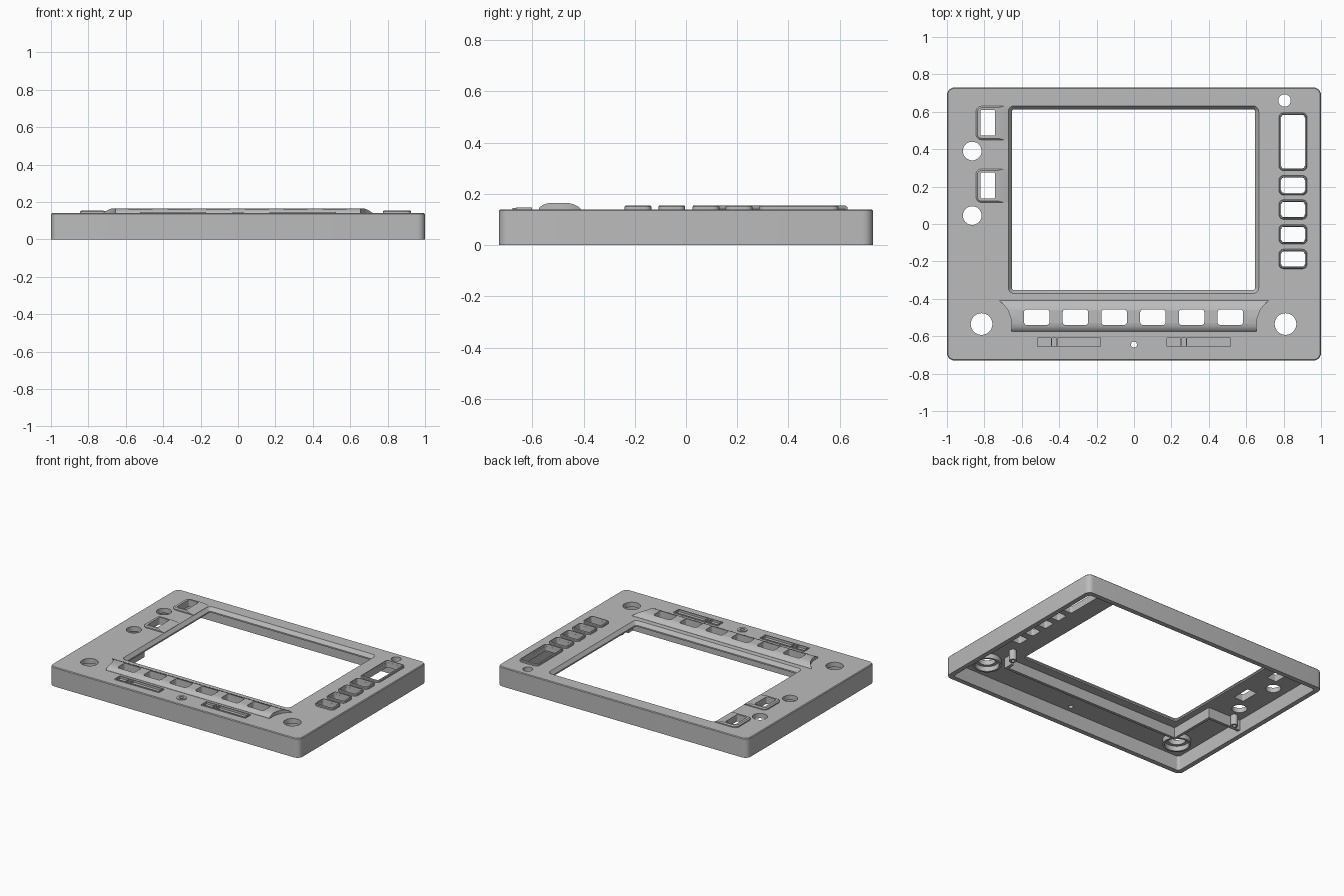
import bpy, bmesh, math

old = bpy.data.objects.get("Cube")
if old:
    bpy.data.objects.remove(old, do_unlink=True)

grey = bpy.data.materials.new("panel grey")
grey.use_nodes = True
GREY = (0.5, 0.5, 0.5, 1)
grey.diffuse_color = GREY
grey.node_tree.nodes["Principled BSDF"].inputs["Base Color"].default_value = GREY

TOP, CEIL = 0.14, 0.105
parts = []


def rect(x0, x1, y0, y1, z, r=0.0, inset=0.0, n=5):
    """Ring of points for a rectangle with rounded corners."""
    x0, x1, y0, y1 = x0 + inset, x1 - inset, y0 + inset, y1 - inset
    if r == 0:
        return [(x0, y0, z), (x1, y0, z), (x1, y1, z), (x0, y1, z)]
    r = max(r - inset, 0.004)
    ring = []
    corners = [(x1 - r, y1 - r), (x0 + r, y1 - r), (x0 + r, y0 + r), (x1 - r, y0 + r)]
    for q, (cx, cy) in enumerate(corners):
        for i in range(n + 1):
            a = math.pi / 2 * (q + i / n)
            ring.append((cx + r * math.cos(a), cy + r * math.sin(a), z))
    return ring


def circle(x, y, r, z, n=32):
    return [(x + r * math.cos(math.tau * i / n), y + r * math.sin(math.tau * i / n), z)
            for i in range(n)]


def loft(name, rings, closed=False, cutter=False):
    """Skin a stack of rings; closed joins last to first, otherwise ends are capped."""
    bm = bmesh.new()
    vs = [[bm.verts.new(p) for p in ring] for ring in rings]
    n = len(vs[0])
    pairs = list(zip(vs, vs[1:])) + ([(vs[-1], vs[0])] if closed else [])
    for a, b in pairs:
        for i in range(n):
            j = (i + 1) % n
            bm.faces.new((a[i], a[j], b[j], b[i]))
    if not closed:
        bm.faces.new(vs[0])
        bm.faces.new(vs[-1])
    bmesh.ops.recalc_face_normals(bm, faces=bm.faces)
    me = bpy.data.meshes.new(name)
    bm.to_mesh(me)
    bm.free()
    me.materials.append(grey)
    ob = bpy.data.objects.new(name, me)
    bpy.context.collection.objects.link(ob)
    ob.hide_render = cutter
    if not cutter:
        parts.append(ob)
    return ob


def box(name, x0, x1, y0, y1, z0, z1, r=0.0, cutter=False):
    return loft(name, [rect(x0, x1, y0, y1, z, r) for z in (z0, z1)], cutter=cutter)


def tube(name, x, y, r_out, r_in, z0, z1):
    return loft(name, [circle(x, y, r_out, z0), circle(x, y, r_out, z1),
                       circle(x, y, r_in, z1), circle(x, y, r_in, z0)], closed=True)


def cut(ob, cutters):
    for c in cutters:
        mod = ob.modifiers.new("cut", "BOOLEAN")
        mod.operation, mod.solver, mod.object = "DIFFERENCE", "EXACT", c
    dg = bpy.context.evaluated_depsgraph_get()
    me = bpy.data.meshes.new_from_object(ob.evaluated_get(dg))
    ob.modifiers.clear()
    ob.data = me


# Housing: shallow tray, open underneath
edge = (-1, 1, -0.73, 0.73)
body = loft("housing", [rect(*edge, 0, 0.04), rect(*edge, TOP - 0.005, 0.04),
                        rect(*edge, TOP, 0.04, 0.005)])
cavity = box("cavity_cutter", -0.965, 0.965, -0.695, 0.695, -0.1, CEIL, 0.02, True)

# Display opening with sloping edge
opening = (-0.675, 0.67, -0.375, 0.635)
screen = loft("screen_cutter", [rect(*opening, z, 0.035, i) for z, i in
                                ((-0.1, 0.022), (0.115, 0.022), (TOP, 0.003), (0.3, 0.003))],
              cutter=True)

# Round holes: knobs, jacks and sensor
holes = [(-0.865, 0.39, 0.05), (-0.865, 0.045, 0.05), (-0.815, -0.535, 0.058),
         (0.81, -0.535, 0.058), (0.805, 0.66, 0.033), (0, -0.645, 0.016)]
through = [loft("hole_cutter", [circle(x, y, r, -0.1), circle(x, y, r, 0.3)], cutter=True)
           for x, y, r in holes]

# Side button openings with raised collars
for y0, y1 in [(0.285, 0.595), (0.155, 0.26), (0.025, 0.13), (-0.108, -0.003), (-0.24, -0.135)]:
    b = (0.775, 0.925, y0, y1)
    loft("button_collar", [rect(*b, 0.12, 0.025), rect(*b, 0.15, 0.025),
                           rect(*b, 0.155, 0.025, 0.004), rect(*b, 0.155, 0.025, 0.01),
                           rect(*b, CEIL, 0.025, 0.012)], closed=True)
    through.append(loft("button_cutter", [rect(*b, z, 0.025, 0.011) for z in (-0.1, 0.3)],
                        cutter=True))

# Row of key openings in the front bar
keys = [box("key_cutter", x - 0.068, x + 0.068, -0.54, -0.457, -0.1, 0.3, 0.015, True)
        for x in [-0.52 + 0.207 * i for i in range(6)]]

# Front key bar: domed section with flared ends (y, top height, half width)
section = [(-0.575, 0.142, 0.655), (-0.57, 0.15, 0.655), (-0.55, 0.161, 0.655),
           (-0.53, 0.165, 0.655), (-0.5, 0.165, 0.66), (-0.46, 0.165, 0.675),
           (-0.44, 0.16, 0.69), (-0.42, 0.15, 0.708), (-0.41, 0.141, 0.72)]
bar = loft("key_bar", [[(-w, y, 0.12), (w, y, 0.12), (w, y, z), (-w, y, z)]
                       for y, z, w in section])
cut(bar, keys)

# Left switch tabs, sloping down to the display edge
tab_holes = []
for y0, y1 in [(0.45, 0.63), (0.115, 0.295)]:
    t = (-0.845, -0.62, y0, y1)
    tab = loft("switch_tab", [rect(*t, 0.12, 0.03), rect(*t, 0.148, 0.03),
                              rect(*t, 0.155, 0.03, 0.008)])
    wedge = loft("slope_cutter", [[(-0.73, y, 0.156), (-0.66, y, 0.139),
                                   (-0.55, y, 0.139), (-0.55, y, 0.3), (-0.73, y, 0.3)]
                                  for y in (y0 - 0.1, y1 + 0.1)], cutter=True)
    slot = box("switch_cutter", -0.82, -0.742, y0 + 0.022, y1 - 0.02, -0.1, 0.3, 0.008, True)
    cut(tab, [wedge, screen, slot])
    bpy.data.objects.remove(wedge, do_unlink=True)
    tab_holes.append(slot)

# Card slot covers: thin raised frames, shallow recess and a latch
recesses = []
for x0 in (-0.525, 0.168):
    s = (x0, x0 + 0.355, -0.663, -0.602)
    loft("slot_frame", [rect(*s, 0.12), rect(*s, 0.147), rect(*s, 0.147, 0, 0.008),
                        rect(*s, 0.12, 0, 0.008)], closed=True)
    for dx in (0.08, 0.11):
        box("slot_divider", x0 + dx, x0 + dx + 0.006, -0.66, -0.605, 0.12, 0.146)
    recesses.append(loft("recess_cutter", [rect(*s, z, 0, 0.004) for z in (0.132, 0.3)],
                         cutter=True))

cutters = [cavity, screen] + through + keys + tab_holes + recesses
cut(body, cutters)
for c in cutters:
    bpy.data.objects.remove(c, do_unlink=True)

# Small ring at the front centre
tube("sensor_ring", 0, -0.645, 0.033, 0.016, 0.12, 0.145)

# Inner ribs below the plate
box("front_rib", -0.72, 0.74, -0.44, -0.42, 0.03, 0.11)
box("left_rib", -0.72, -0.7, -0.42, -0.07, 0.03, 0.11)
box("cross_rib", -0.97, -0.7, -0.09, -0.07, 0.03, 0.11)
box("right_post", 0.72, 0.74, -0.42, -0.37, 0.03, 0.11)

# Bosses below the knob holes and screw posts
for x in (-0.815, 0.81):
    tube("knob_boss", x, -0.535, 0.095, 0.08, 0.07, 0.11)
for x, y in ((-0.9, -0.05), (0.76, -0.33)):
    tube("screw_post", x, y, 0.025, 0.012, 0.03, 0.11)

# Smooth rounded corners, keep edges crisp
bpy.ops.object.select_all(action="DESELECT")
for ob in parts:
    ob.select_set(True)
bpy.context.view_layer.objects.active = body
bpy.ops.object.shade_smooth_by_angle(angle=math.radians(30))
